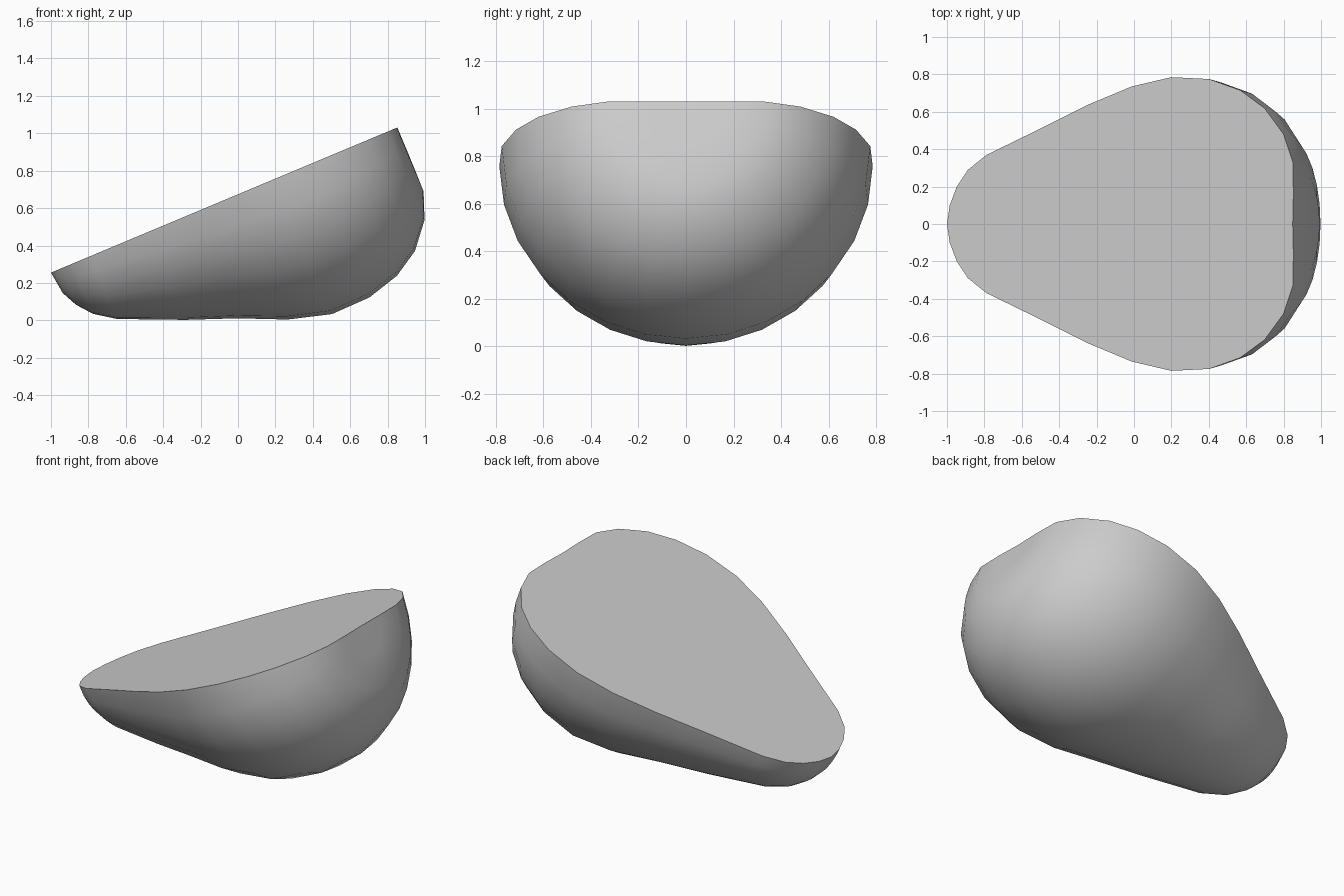
import bpy, bmesh, math
from mathutils import Vector

cube = bpy.data.objects.get("Cube")
if cube:
    bpy.data.objects.remove(cube, do_unlink=True)

# Half fruit: a pear outline swept half a turn below a tilted flat cut
SIDES = 14
TILT = math.atan2(0.775, 1.85)
AXIS = Vector((math.cos(TILT), 0, math.sin(TILT)))
DOWN = Vector((math.sin(TILT), 0, -math.cos(TILT)))
SIDE = Vector((0, 1, 0))
TIP = Vector((-1, 0, 0.255))

# (distance along the axis, half width, depth) for each ring
RINGS = [
    (0.016, 0.10, 0.125), (0.057, 0.20, 0.21), (0.122, 0.29, 0.29),
    (0.230, 0.37, 0.365), (0.564, 0.52, 0.51), (0.824, 0.64, 0.61),
    (1.070, 0.735, 0.72), (1.300, 0.785, 0.785), (1.520, 0.775, 0.78),
    (1.700, 0.715, 0.73), (1.840, 0.62, 0.645), (1.951, 0.48, 0.512),
    (2.005, 0.33, 0.37), (2.008, 0.16, 0.18),
]
END = 2.004

bm = bmesh.new()
tip = bm.verts.new(TIP)
end = bm.verts.new(TIP + AXIS * END)
rings = []
for along, width, depth in RINGS:
    ring = []
    for i in range(SIDES + 1):
        a = math.pi * i / SIDES
        ring.append(bm.verts.new(TIP + AXIS * along + SIDE * width * math.cos(a)
                                 + DOWN * depth * math.sin(a)))
    rings.append(ring)

# Rounded skin, closed by fans at both ends
for r, s in zip(rings, rings[1:]):
    for i in range(SIDES):
        bm.faces.new((r[i], r[i + 1], s[i + 1], s[i]))
for i in range(SIDES):
    bm.faces.new((tip, rings[0][i + 1], rings[0][i]))
    bm.faces.new((end, rings[-1][i], rings[-1][i + 1]))

# Flat cut face
bm.faces.new([tip] + [r[0] for r in rings] + [end] + [r[-1] for r in reversed(rings)])
bmesh.ops.recalc_face_normals(bm, faces=bm.faces)

mesh = bpy.data.meshes.new("half_pear")
bm.to_mesh(mesh)
bm.free()
pear = bpy.data.objects.new("half_pear", mesh)
bpy.context.collection.objects.link(pear)

# Plain grey
grey = bpy.data.materials.new("plain_grey")
grey.use_nodes = True
colour = (0.6, 0.6, 0.6, 1)
grey.diffuse_color = colour
grey.node_tree.nodes["Principled BSDF"].inputs["Base Color"].default_value = colour
mesh.materials.append(grey)

# Smooth skin with a sharp rim
bpy.ops.object.select_all(action='DESELECT')
pear.select_set(True)
bpy.context.view_layer.objects.active = pear
bpy.ops.object.shade_smooth_by_angle(angle=math.radians(45))
